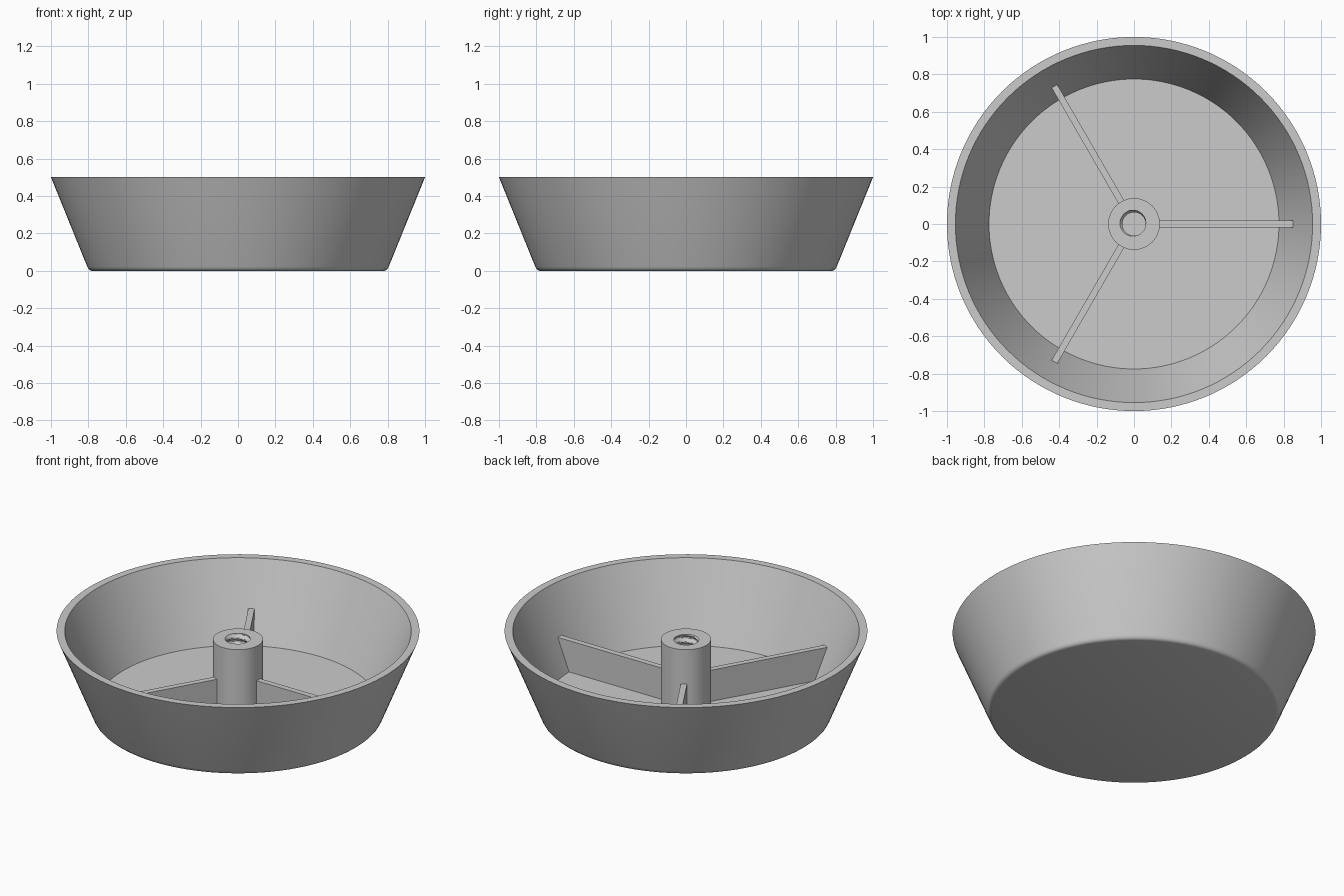
import bpy, bmesh, math
from mathutils import Matrix

cube = bpy.data.objects.get("Cube")
if cube:
    bpy.data.objects.remove(cube, do_unlink=True)

grey = bpy.data.materials.new("light_grey")
grey.use_nodes = True
COLOUR = (0.6, 0.6, 0.6, 1)
grey.diffuse_color = COLOUR
grey.node_tree.nodes["Principled BSDF"].inputs["Base Color"].default_value = COLOUR

FLOOR, RIM = 0.05, 0.5
TAU = math.tau


def finish(name, bm):
    bmesh.ops.recalc_face_normals(bm, faces=bm.faces)
    mesh = bpy.data.meshes.new(name)
    bm.to_mesh(mesh)
    bm.free()
    mesh.materials.append(grey)
    obj = bpy.data.objects.new(name, mesh)
    bpy.context.collection.objects.link(obj)
    bpy.ops.object.select_all(action='DESELECT')
    obj.select_set(True)
    bpy.context.view_layer.objects.active = obj
    bpy.ops.object.shade_smooth_by_angle(angle=math.radians(30))
    return obj


def lathe(name, rings, sides):
    """Skin a stack of (radius function, height) rings and cap both ends."""
    bm = bmesh.new()
    loops = []
    for radius, z in rings:
        loop = []
        for i in range(sides):
            a = TAU * i / sides
            r = radius(a, z)
            loop.append(bm.verts.new((r * math.cos(a), r * math.sin(a), z)))
        loops.append(loop)
    for low, high in zip(loops, loops[1:]):
        for i in range(sides):
            j = (i + 1) % sides
            bm.faces.new((low[i], low[j], high[j], high[i]))
    bm.faces.new(loops[0])
    bm.faces.new(loops[-1])
    return finish(name, bm)


def fixed(r):
    return lambda a, z: r


# Flared dish with a rounded foot edge and a flat rim
profile = [(0.782, 0), (0.792, 0.003), (0.8, 0.01), (0.806, 0.022),
           (1, RIM), (0.955, RIM), (0.775, FLOOR)]
lathe("dish", [(fixed(r), z) for r, z in profile], 128)

# Central post with a threaded hole
POST_TOP, HOLE_BOTTOM, PITCH = 0.45, 0.1, 0.045


def thread(a, z):
    phase = (z / PITCH - a / TAU + 0.4) % 1
    ridge = min(max(abs(phase - 0.5) * 3 - 0.25, 0), 1)
    return 0.062 + 0.014 * ridge


steps = 80
depth = POST_TOP - HOLE_BOTTOM
post = [(fixed(0.138), FLOOR - 0.01), (fixed(0.138), POST_TOP)]
post += [(thread, POST_TOP - depth * i / steps) for i in range(steps + 1)]
lathe("threaded_post", post, 64)

# Three radial ribs whose outer ends follow the sloping wall
RIB_TOP, HALF = 0.24, 0.0175
outline = [(0.12, FLOOR - 0.01), (0.78, FLOOR - 0.01),
           (0.86, RIB_TOP), (0.12, RIB_TOP)]
for n in range(3):
    bm = bmesh.new()
    sides = [[bm.verts.new((x, y, z)) for x, z in outline] for y in (-HALF, HALF)]
    for side in sides:
        bm.faces.new(side)
    for i in range(4):
        j = (i + 1) % 4
        bm.faces.new((sides[0][i], sides[0][j], sides[1][j], sides[1][i]))
    bm.transform(Matrix.Rotation(n * TAU / 3, 4, 'Z'))
    finish(f"rib_{n + 1}", bm)
